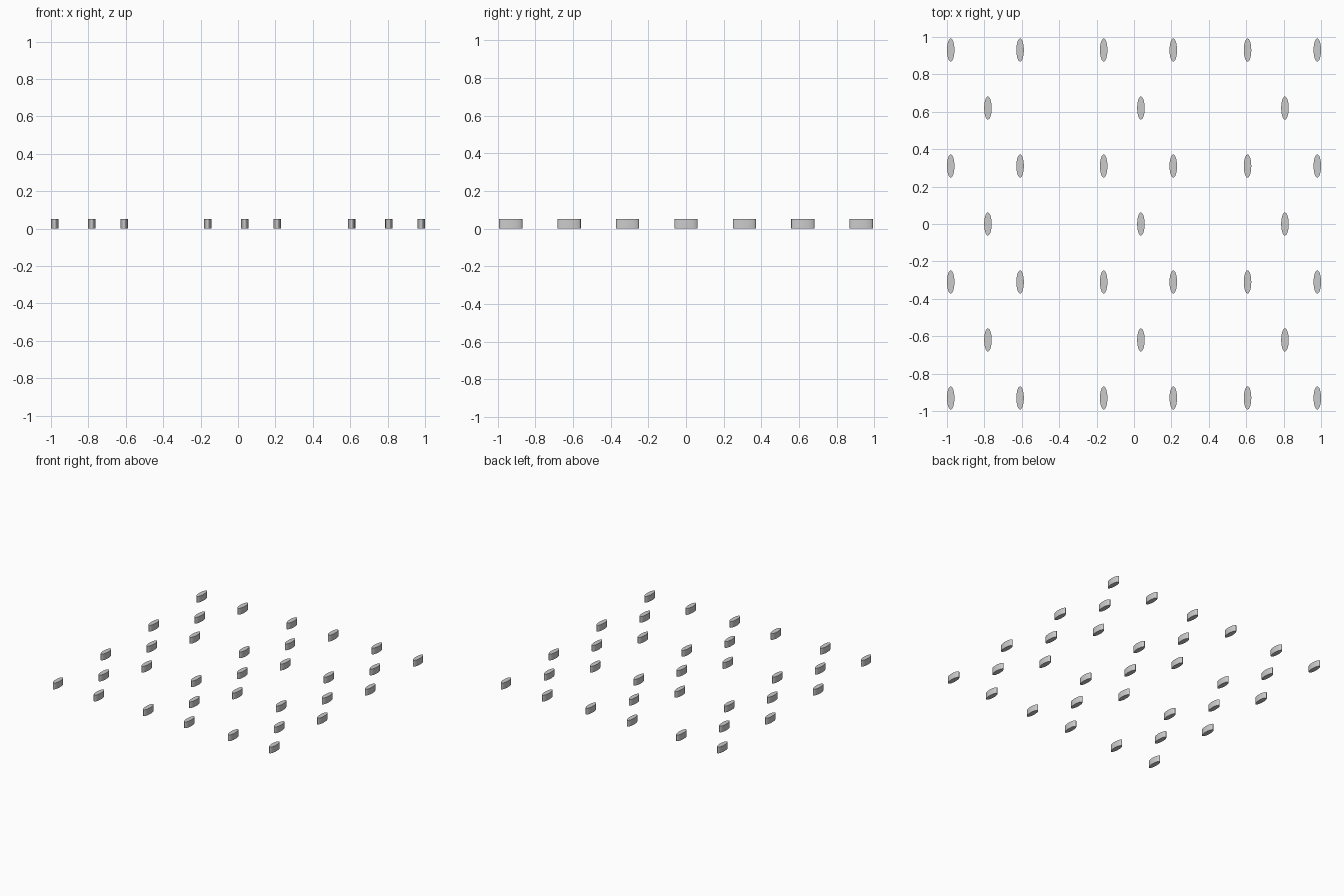
import bpy
from math import radians

if "Cube" in bpy.data.objects:
    bpy.data.objects.remove(bpy.data.objects["Cube"])

RX, RY, H = 0.02, 0.0615, 0.051     # elliptical stud half-widths and height
ROW = 0.31                          # spacing between rows

# Paired columns carry four studs, middle columns carry three
PAIR_X = (-0.98, -0.609, -0.162, 0.21, 0.607, 0.98)
MIDDLE_X = (-0.781, 0.037, 0.807)

# One shared elliptical stud mesh
bpy.ops.mesh.primitive_cylinder_add(vertices=64, radius=1, depth=1)
stud = bpy.context.object
for v in stud.data.vertices:
    v.co = (v.co.x * RX, v.co.y * RY, (v.co.z + 0.5) * H)
stud.data.update()
bpy.ops.object.shade_smooth_by_angle(angle=radians(50))
mesh = stud.data
mesh.name = "oval_stud"
bpy.data.objects.remove(stud)


def add_column(name, x, rows):
    for r in rows:
        ob = bpy.data.objects.new(name, mesh)
        ob.location = (x, r * ROW, 0)
        bpy.context.collection.objects.link(ob)


# Columns of four studs
for x in PAIR_X:
    add_column("outer_stud", x, (-3, -1, 1, 3))

# Staggered columns of three studs
for x in MIDDLE_X:
    add_column("middle_stud", x, (-2, 0, 2))
